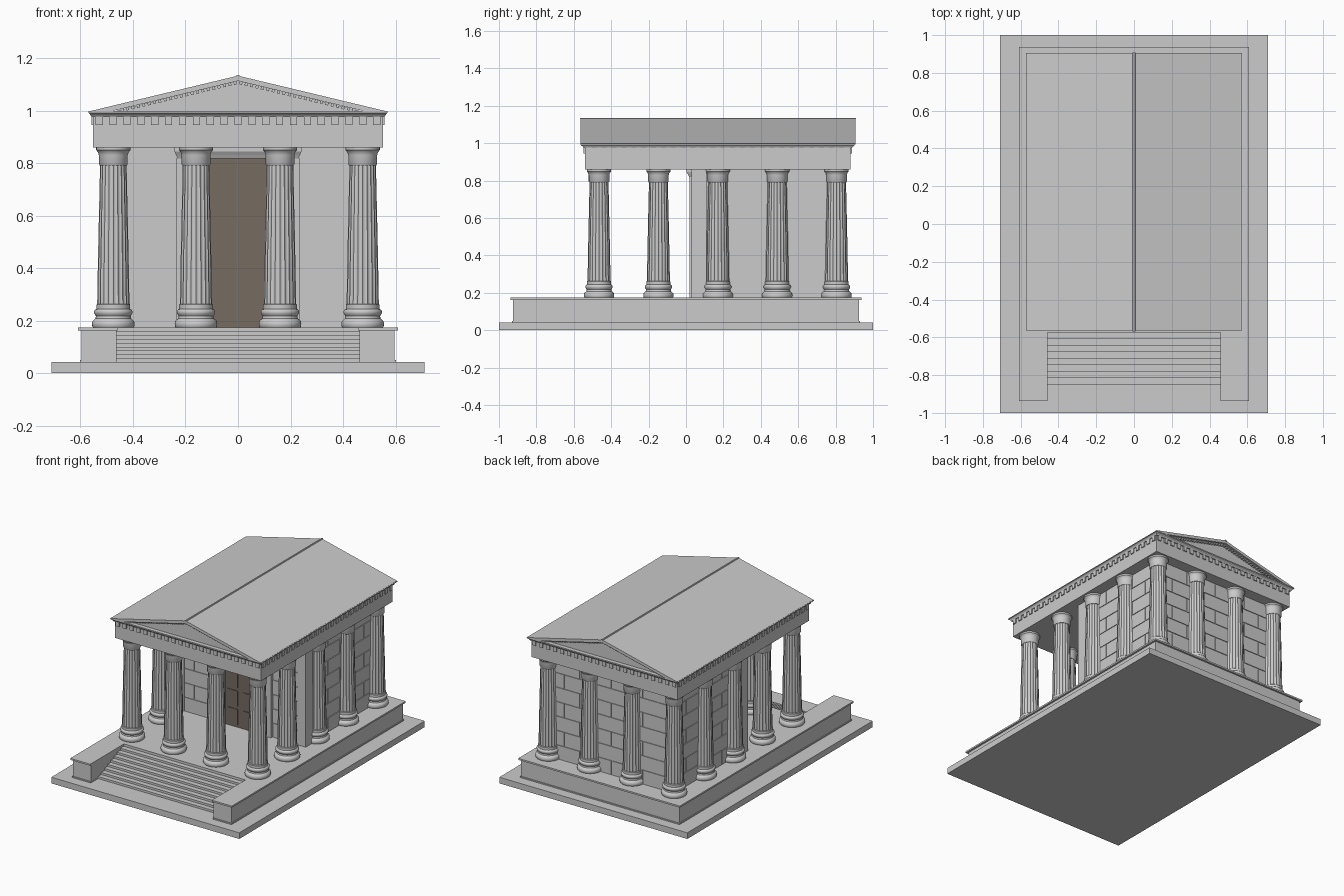
import bpy, bmesh, math
from mathutils import Matrix, Vector

if "Cube" in bpy.data.objects:
    bpy.data.objects.remove(bpy.data.objects["Cube"])

CY = 0.17                      # centre of the colonnade in y
FLOOR, BEAM = 0.172, 0.86      # podium top and underside of beams


def finish(name, bm, smooth=False, mat=None):
    bmesh.ops.recalc_face_normals(bm, faces=bm.faces)
    me = bpy.data.meshes.new(name)
    bm.to_mesh(me)
    bm.free()
    if smooth:
        me.shade_smooth()
        me.set_sharp_from_angle(angle=math.radians(35))
    if mat:
        me.materials.append(mat)
    ob = bpy.data.objects.new(name, me)
    bpy.context.collection.objects.link(ob)
    return ob


def add_box(bm, x0, x1, y0, y1, z0, z1, m=Matrix()):
    size = Matrix.Diagonal((x1 - x0, y1 - y0, z1 - z0, 1))
    mid = Matrix.Translation(((x0 + x1) / 2, (y0 + y1) / 2, (z0 + z1) / 2))
    bmesh.ops.create_cube(bm, size=1, matrix=m @ mid @ size)


def boxes(name, items, mat=None):
    bm = bmesh.new()
    for b in items:
        add_box(bm, *b)
    return finish(name, bm, mat=mat)


def prism(name, pts, y0, y1):
    """Extrude an (x, z) outline along y."""
    bm = bmesh.new()
    f = bm.faces.new([bm.verts.new((x, y0, z)) for x, z in pts])
    r = bmesh.ops.extrude_face_region(bm, geom=[f])
    vs = [v for v in r['geom'] if isinstance(v, bmesh.types.BMVert)]
    bmesh.ops.translate(bm, vec=(0, y1 - y0, 0), verts=vs)
    return finish(name, bm)


def add_rings(bm, rings):
    """Skin a stack of closed rings and cap the ends."""
    rows = [[bm.verts.new(p) for p in r] for r in rings]
    n = len(rows[0])
    for a, b in zip(rows, rows[1:]):
        for i in range(n):
            j = (i + 1) % n
            bm.faces.new((a[i], a[j], b[j], b[i]))
    bm.faces.new(rows[0][::-1])
    bm.faces.new(rows[-1])


def circle(r, z, n, flute=0.0):
    out = []
    for i in range(n):
        a = 2 * math.pi * i / n
        k = r * (1 - flute * (0, 0.75, 1, 0.75)[i % 4])
        out.append((k * math.cos(a), k * math.sin(a), z))
    return out


def rect(hx, hy, z):
    return [(-hx, CY - hy, z), (hx, CY - hy, z), (hx, CY + hy, z), (-hx, CY + hy, z)]


# ground slab and podium with side arms, cap and foot mouldings
boxes("ground_slab", [(-0.71, 0.71, -1, 1, 0, 0.042)])


def u_shape(name, out, inner, z0, z1):
    s = 0.925 + out - 0.597
    pts = [(-out, -s), (-inner, -s), (-inner, -0.575), (inner, -0.575),
           (inner, -s), (out, -s), (out, s), (-out, s)]
    bm = bmesh.new()
    add_rings(bm, [[(x, y, z) for x, y in pts] for z in (z0, z1)])
    finish(name, bm)


u_shape("podium_body", 0.597, 0.462, 0.04, 0.165)
u_shape("podium_cap", 0.61, 0.459, 0.163, FLOOR + 0.002)
u_shape("podium_foot", 0.602, 0.461, 0.04, 0.05)

# front stairs
rise, tread = (FLOOR - 0.042) / 9, 0.276 / 8
boxes("stairs", [(-0.463, 0.463, -0.851 + i * tread, -0.57, 0.04 + i * rise, 0.042 + (i + 1) * rise)
                 for i in range(8)])

# fluted column, shared by all positions
bm = bmesh.new()
base = [(0.076, 0.172), (0.08, 0.178), (0.081, 0.188), (0.079, 0.198), (0.073, 0.204), (0.068, 0.208),
        (0.066, 0.217), (0.069, 0.222), (0.073, 0.228), (0.073, 0.236), (0.069, 0.242),
        (0.064, 0.244), (0.064, 0.261), (0.061, 0.264)]
add_rings(bm, [circle(r, z, 40) for r, z in base])
shaft = [(0.0615, 0.26), (0.0595, 0.38), (0.0565, 0.53), (0.053, 0.68), (0.0505, 0.795)]
add_rings(bm, [circle(r, z, 80, 0.07) for r, z in shaft])
capital = [(0.051, 0.79), (0.055, 0.796), (0.055, 0.83), (0.058, 0.84), (0.063, 0.847),
           (0.065, 0.849), (0.065, BEAM + 0.001)]
add_rings(bm, [circle(r, z, 40) for r, z in capital])
column = finish("column", bm, smooth=True)

ys = [-0.465 + 0.3175 * i for i in range(5)]
spots = [(x, y) for y in ys for x in (-0.475, -0.16, 0.16, 0.475)
         if abs(x) > 0.3 or y in (ys[0], ys[-1])]
column.location = (*spots[0], 0)
for p in spots[1:]:
    c = column.copy()
    c.location = (*p, 0)
    bpy.context.collection.objects.link(c)

# walled chamber: core plus thin block facing on each side
WX, Y0, Y1, G = 0.475, 0.035, 0.805, 0.002
boxes("chamber_core", [(-WX + 0.005, WX - 0.005, Y0 + 0.005, Y1 - 0.005, FLOOR, BEAM)])
h = (BEAM - FLOOR) / 7
blocks = []


def course_cuts(a, b, n, shift):
    step = (b - a) / n
    cuts = [a + step * (i + (0.5 if shift else 0)) for i in range(n)]
    return sorted({a, b, *cuts})


for k in range(7):
    z0, z1 = FLOOR + k * h + G, FLOOR + (k + 1) * h - G
    cx = course_cuts(-WX, WX, 4, k % 2)
    for a, b in zip(cx, cx[1:]):
        blocks.append((a + G, b - G, Y0, Y0 + 0.006, z0, z1))
        blocks.append((a + G, b - G, Y1 - 0.006, Y1, z0, z1))
    cy = course_cuts(Y0, Y1, 3, k % 2)
    for a, b in zip(cy, cy[1:]):
        for s in (-1, 1):
            xs = sorted((s * WX, s * (WX - 0.006)))
            blocks.append((*xs, a + G, b - G, z0, z1))
boxes("wall_blocks", blocks)
boxes("corner_piers", [(a, b, 0.03, 0.11, FLOOR, BEAM) for a, b in ((-0.49, -0.43), (0.43, 0.49))])

# door surround with flaring hood, and panelled double door
boxes("door_frame", [(-0.235, -0.115, 0.018, 0.04, FLOOR, 0.82), (0.115, 0.235, 0.018, 0.04, FLOOR, 0.82)])
bm = bmesh.new()
add_rings(bm, [[(-x, y, z), (x, y, z), (x, 0.04, z), (-x, 0.04, z)]
               for x, y, z in ((0.23, 0.018, 0.818), (0.236, 0.012, 0.83), (0.242, 0.003, 0.845), (0.242, 0.003, BEAM))])
finish("door_hood", bm)
brown = bpy.data.materials.new("dark_bronze")
brown.diffuse_color = (0.18, 0.145, 0.12, 1)
brown.use_nodes = True
brown.node_tree.nodes["Principled BSDF"].inputs["Base Color"].default_value = brown.diffuse_color
door = [(-0.115, -0.001, 0.028, 0.04, FLOOR, 0.82), (0.001, 0.115, 0.028, 0.04, FLOOR, 0.82)]
for s in (-1, 1):
    for i in range(5):
        z = FLOOR + 0.02 + i * 0.125
        door.append((s * 0.058 - 0.038, s * 0.058 + 0.038, 0.024, 0.03, z, z + 0.105))
boxes("double_door", door, brown)

# entablature: beam, frieze and flaring cornice
bm = bmesh.new()
add_rings(bm, [rect(0.552, 0.71, BEAM), rect(0.552, 0.71, 0.976)])
add_rings(bm, [rect(0.558, 0.718, 0.975), rect(0.561, 0.722, 0.982), rect(0.568, 0.733, 0.99), rect(0.568, 0.733, 0.998)])
finish("entablature", bm)

# dentils around all four sides
d = []
for i in range(21):
    x = -0.5285 + i * 0.05285
    for s in (-1, 1):
        y = CY + s * 0.711
        d.append((x - 0.0135, x + 0.0135, y - 0.006, y + 0.006, 0.946, 0.977))
for i in range(27):
    y = CY - 0.687 + i * 1.374 / 26
    for s in (-1, 1):
        x = s * 0.553
        d.append((x - 0.006, x + 0.006, y - 0.0135, y + 0.0135, 0.946, 0.977))
boxes("dentils", d)

# gabled roof shell, ridge cap and recessed pediment triangle
EAVE, TOP, T = 0.996, 1.133, 0.02
prism("roof", [(-0.572, EAVE), (-0.572, EAVE - 0.004), (-0.488, EAVE), (0, TOP - T), (0.488, EAVE),
               (0.572, EAVE - 0.004), (0.572, EAVE), (0, TOP)], CY - 0.735, CY + 0.735)
prism("ridge_cap", [(-0.008, TOP - 0.004), (0.008, TOP - 0.004), (0.004, TOP + 0.003), (-0.004, TOP + 0.003)],
      CY - 0.738, CY + 0.738)
prism("pediment", [(-0.5, 0.99), (0.5, 0.99), (0, TOP - T + 0.003)], CY - 0.705, CY + 0.705)

# small dentils under the sloping gable edges
bm = bmesh.new()
slope = math.atan2(TOP - T - EAVE, 0.488)
for s in (-1, 1):
    for e in (-1, 1):
        for i in range(22):
            x = 0.012 + i * 0.0205
            z = TOP - T - x * math.tan(slope)
            m = Matrix.Translation((s * x, CY + e * 0.712, z)) @ Matrix.Rotation(s * slope, 4, Vector((0, 1, 0)))
            add_box(bm, -0.0055, 0.0055, -0.01, 0.01, -0.011, 0.002, m)
finish("gable_dentils", bm)
